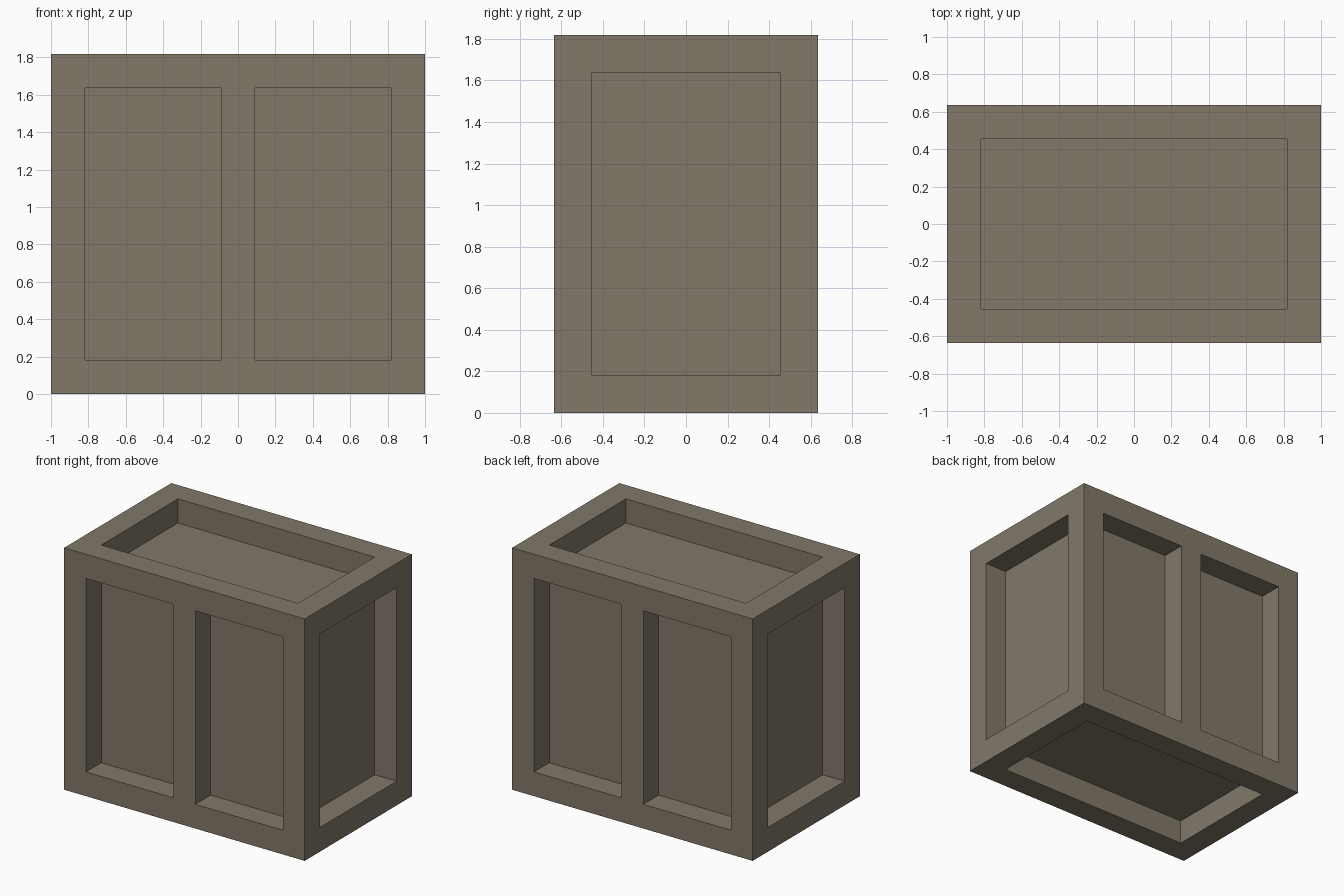
import bpy, bmesh
from itertools import product
from mathutils import Vector

cube = bpy.data.objects.get("Cube")
if cube:
    bpy.data.objects.remove(cube)

# One flat colour
paint = bpy.data.materials.new("grey_brown")
paint.use_nodes = True
colour = (0.22, 0.188, 0.141, 1)
paint.diffuse_color = colour
bsdf = next(n for n in paint.node_tree.nodes if n.type == "BSDF_PRINCIPLED")
bsdf.inputs["Base Color"].default_value = colour
bsdf.inputs["Roughness"].default_value = 0.8

# Layout in beam widths: the crate is 11 x 7 x 10 beams
UNIT = 2 / 11
lines = ([0, 1, 5, 6, 10, 11], [0, 1, 6, 7], [0, 1, 9, 10])
centre = Vector((5.5, 3.5, 0))
counts = [len(l) - 1 for l in lines]


def part_of(cell):
    """Name the part that fills a cell, or None for a recess."""
    if any(c < 0 or c >= n for c, n in zip(cell, counts)):
        return None
    outer = [c in (0, n - 1) for c, n in zip(cell, counts)]
    if sum(outer) >= 2:
        return "frame"
    if sum(outer) == 0:
        return "inner_panels"
    # Upright stile in the middle of front and back
    return "frame" if outer[1] and cell[0] == 2 else None


def build(part):
    """Make the exposed faces of every cell belonging to a part."""
    bm = bmesh.new()
    for cell in product(*map(range, counts)):
        if part_of(cell) != part:
            continue
        for axis, side in product(range(3), (0, 1)):
            neighbour = list(cell)
            neighbour[axis] += 2 * side - 1
            if part_of(neighbour):
                continue
            u, v = (axis + 1) % 3, (axis + 2) % 3
            loop = [(0, 0), (1, 0), (1, 1), (0, 1)]
            verts = []
            for du, dv in loop if side else reversed(loop):
                corner = list(cell)
                corner[axis] += side
                corner[u] += du
                corner[v] += dv
                point = Vector([lines[k][corner[k]] for k in range(3)])
                verts.append(bm.verts.new((point - centre) * UNIT))
            bm.faces.new(verts)
    bmesh.ops.remove_doubles(bm, verts=bm.verts, dist=0.001)
    mesh = bpy.data.meshes.new(part)
    bm.to_mesh(mesh)
    bm.free()
    mesh.materials.append(paint)
    bpy.context.collection.objects.link(bpy.data.objects.new(part, mesh))


# Beam frame, and the recessed panels behind it
build("frame")
build("inner_panels")
